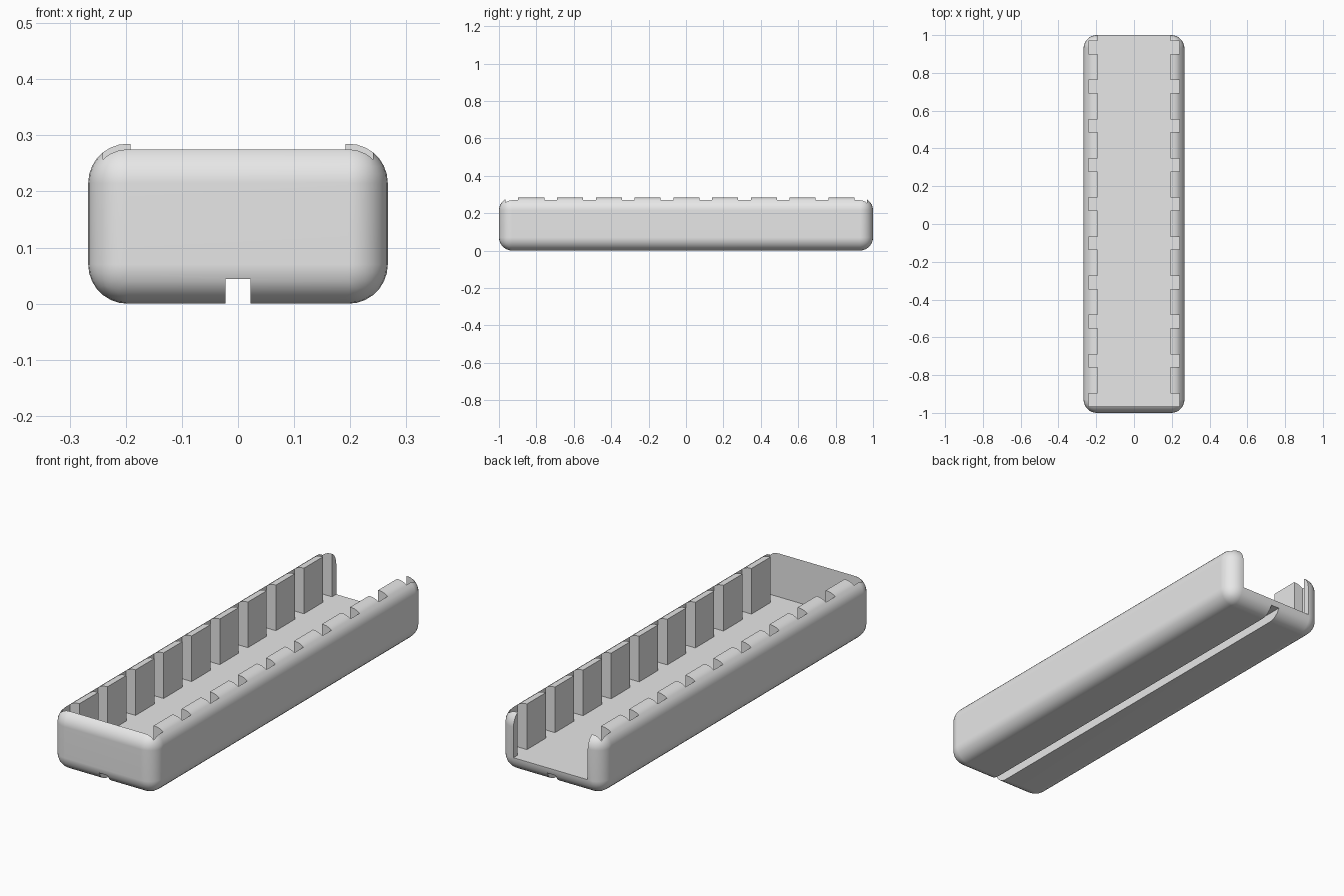
import bpy
import bmesh
import math

cube = bpy.data.objects.get("Cube")
if cube:
    bpy.data.objects.remove(cube, do_unlink=True)

# Main dimensions
HALF_W, HALF_L, HEIGHT, RADIUS = 0.267, 1.0, 0.285, 0.07
FLOOR_Z = 0.072
INNER_X, SLOT_X = 0.192, 0.241
FRONT_Y, SLOT_LEN, PITCH, SLOT_COUNT = -0.965, 0.068, 0.2073, 10

grey = bpy.data.materials.new("plain_grey")
grey.use_nodes = True
grey.diffuse_color = (0.8, 0.8, 0.8, 1)
grey.node_tree.nodes["Principled BSDF"].inputs["Base Color"].default_value = (0.8, 0.8, 0.8, 1)


def add_object(name, bm):
    bmesh.ops.recalc_face_normals(bm, faces=bm.faces)
    mesh = bpy.data.meshes.new(name)
    bm.to_mesh(mesh)
    bm.free()
    mesh.materials.append(grey)
    obj = bpy.data.objects.new(name, mesh)
    bpy.context.collection.objects.link(obj)
    return obj


def block(low, high):
    bm = bmesh.new()
    bmesh.ops.create_cube(bm, size=1)
    for v in bm.verts:
        v.co = [a + (c + 0.5) * (b - a) for a, b, c in zip(low, high, v.co)]
    return bm


def extruded_outline(points, z0, z1):
    bm = bmesh.new()
    face = bm.faces.new([bm.verts.new((x, y, z0)) for x, y in points])
    result = bmesh.ops.extrude_face_region(bm, geom=[face])
    for item in result["geom"]:
        if isinstance(item, bmesh.types.BMVert):
            item.co.z = z1
    return bm


# Rounded tray body
bm = block((-HALF_W, -HALF_L, 0), (HALF_W, HALF_L, HEIGHT))
bmesh.ops.bevel(bm, geom=bm.edges[:], offset=RADIUS, segments=7,
                profile=0.5, affect='EDGES')
tray = add_object("slotted_tray", bm)

# Comb-shaped cavity, open at the back, with slots along both side walls
side = []
for i in range(SLOT_COUNT):
    y = FRONT_Y + i * PITCH
    if i:
        side.append((INNER_X, y))
    side += [(SLOT_X, y), (SLOT_X, y + SLOT_LEN), (INNER_X, y + SLOT_LEN)]
side.append((INNER_X, HALF_L + 0.1))
outline = side + [(-x, y) for x, y in reversed(side)]
cavity = add_object("cavity_cutter", extruded_outline(outline, FLOOR_Z, HEIGHT + 0.1))

# Groove along the underside
groove = add_object("groove_cutter", block((-0.022, -1.1, -0.1), (0.022, 1.1, 0.044)))

# Cut the tray
bpy.context.view_layer.objects.active = tray
tray.select_set(True)
for cutter in (cavity, groove):
    cutter.hide_render = True
    cut = tray.modifiers.new("cut", 'BOOLEAN')
    cut.operation = 'DIFFERENCE'
    cut.solver = 'EXACT'
    cut.object = cutter
    bpy.ops.object.modifier_apply(modifier=cut.name)
    bpy.data.objects.remove(cutter, do_unlink=True)

# Smooth rounding with crisp cut edges
bpy.ops.object.shade_smooth_by_angle(angle=math.radians(30))
normals = tray.modifiers.new("clean_normals", 'WEIGHTED_NORMAL')
normals.keep_sharp = True
